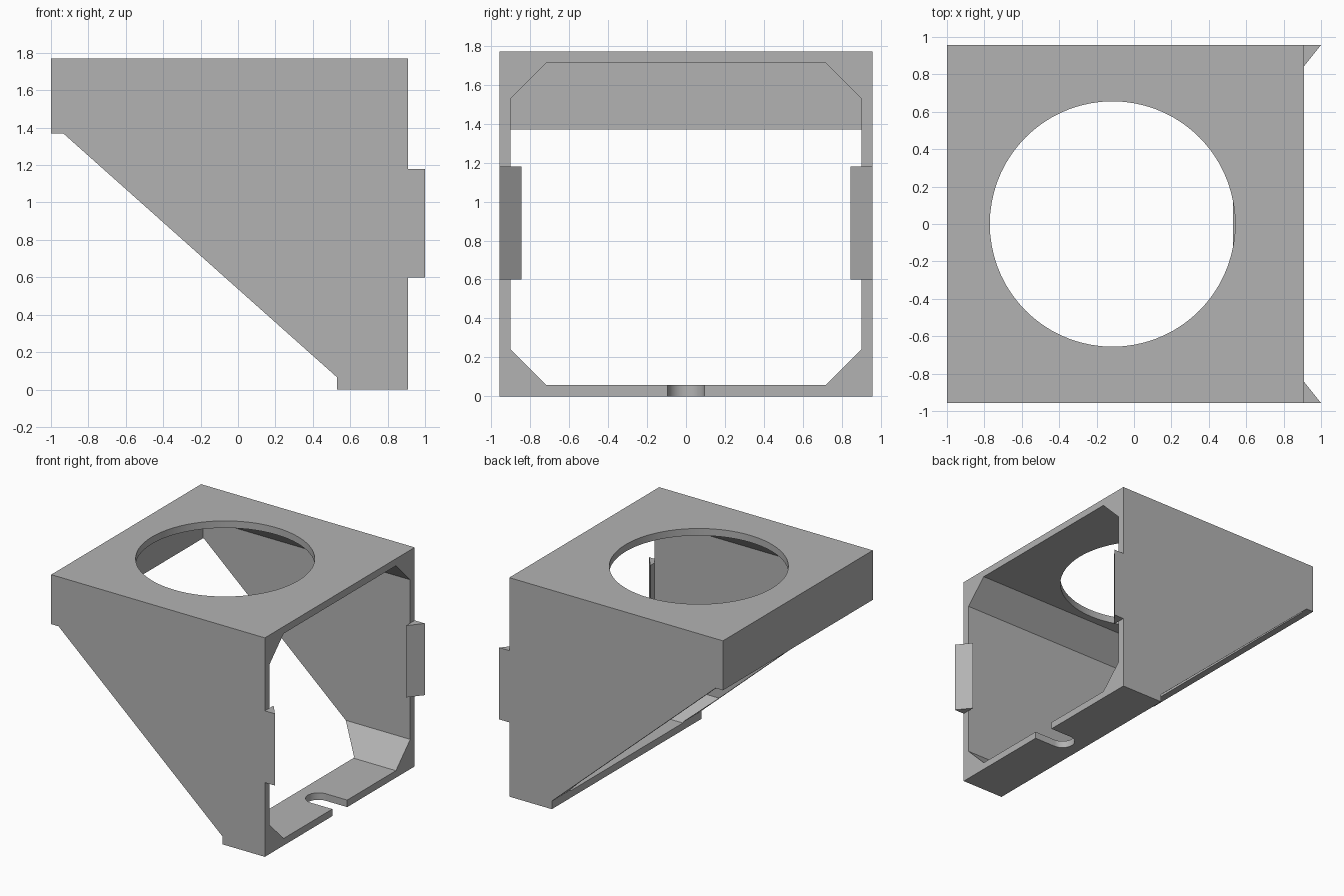
import bpy, math
from mathutils import Vector

if "Cube" in bpy.data.objects:
    bpy.data.objects.remove(bpy.data.objects["Cube"], do_unlink=True)

HALF_Y, HEIGHT, FRONT_X = 0.957, 1.77, 0.91
WALL = 0.057

grey = bpy.data.materials.new("plain grey")
grey.use_nodes = True
grey.diffuse_color = (0.45, 0.45, 0.45, 1)
grey.node_tree.nodes["Principled BSDF"].inputs["Base Color"].default_value = grey.diffuse_color


def prism(name, profile, axis, start, end):
    """Extrude a 2D profile along x, y or z."""
    def place(a, b, t):
        return {"x": (t, a, b), "y": (a, t, b), "z": (a, b, t)}[axis]
    n = len(profile)
    verts = [place(a, b, t) for t in (start, end) for a, b in profile]
    faces = [tuple(range(n)), tuple(range(n, 2 * n))]
    faces += [(i, (i + 1) % n, n + (i + 1) % n, n + i) for i in range(n)]
    mesh = bpy.data.meshes.new(name)
    mesh.from_pydata(verts, [], faces)
    mesh.materials.append(grey)
    obj = bpy.data.objects.new(name, mesh)
    bpy.context.collection.objects.link(obj)
    # Consistent outward normals
    bpy.context.view_layer.objects.active = obj
    bpy.ops.object.mode_set(mode="EDIT")
    bpy.ops.mesh.select_all(action="SELECT")
    bpy.ops.mesh.normals_make_consistent(inside=False)
    bpy.ops.object.mode_set(mode="OBJECT")
    return obj


def arc(cx, cy, r, first, last, steps):
    angles = [math.radians(first + (last - first) * i / steps) for i in range(steps + 1)]
    return [(cx + r * math.cos(a), cy + r * math.sin(a)) for a in angles]


def cut(target, cutter):
    cutter.hide_render = True
    mod = target.modifiers.new("cut", "BOOLEAN")
    mod.operation = "DIFFERENCE"
    mod.solver = "EXACT"
    mod.object = cutter
    bpy.context.view_layer.objects.active = target
    bpy.ops.object.modifier_apply(modifier=mod.name)
    bpy.data.objects.remove(cutter, do_unlink=True)


# Housing: side outline with the sloped underside
outline = [(-1, HEIGHT), (FRONT_X, HEIGHT), (FRONT_X, 0), (0.53, 0),
           (0.53, 0.065), (-0.935, 1.37), (-1, 1.37)]
housing = prism("housing", outline, "y", -HALF_Y, HALF_Y)

# Hollow interior with chamfered corners, leaving a thin back wall
w, lo, hi, c = HALF_Y - WALL, WALL, HEIGHT - WALL, 0.183
inside = [(w, lo + c), (w, hi - c), (w - c, hi), (c - w, hi),
          (-w, hi - c), (-w, lo + c), (c - w, lo), (w - c, lo)]
cut(housing, prism("interior_cutter", inside, "x", -0.943, 1.2))

# Round opening in the top
cut(housing, prism("opening_cutter", arc(-0.115, 0, 0.656, 0, 355, 71), "z", 1.6, 2))

# Open-ended slot in the floor
slot = arc(0.72, 0, 0.095, 90, 270, 20) + [(1.2, -0.095), (1.2, 0.095)]
cut(housing, prism("slot_cutter", slot, "z", -0.2, 0.2))

# Smooth only the round walls
bpy.ops.object.select_all(action="DESELECT")
housing.select_set(True)
bpy.context.view_layer.objects.active = housing
bpy.ops.object.shade_smooth_by_angle(angle=math.radians(20))

# Wedge-shaped tabs on the open side
for side, name in ((1, "back_tab"), (-1, "front_tab")):
    wedge = [(FRONT_X, side * HALF_Y), (1, side * HALF_Y), (FRONT_X, side * 0.845)]
    prism(name, wedge, "z", 0.6, 1.18)
